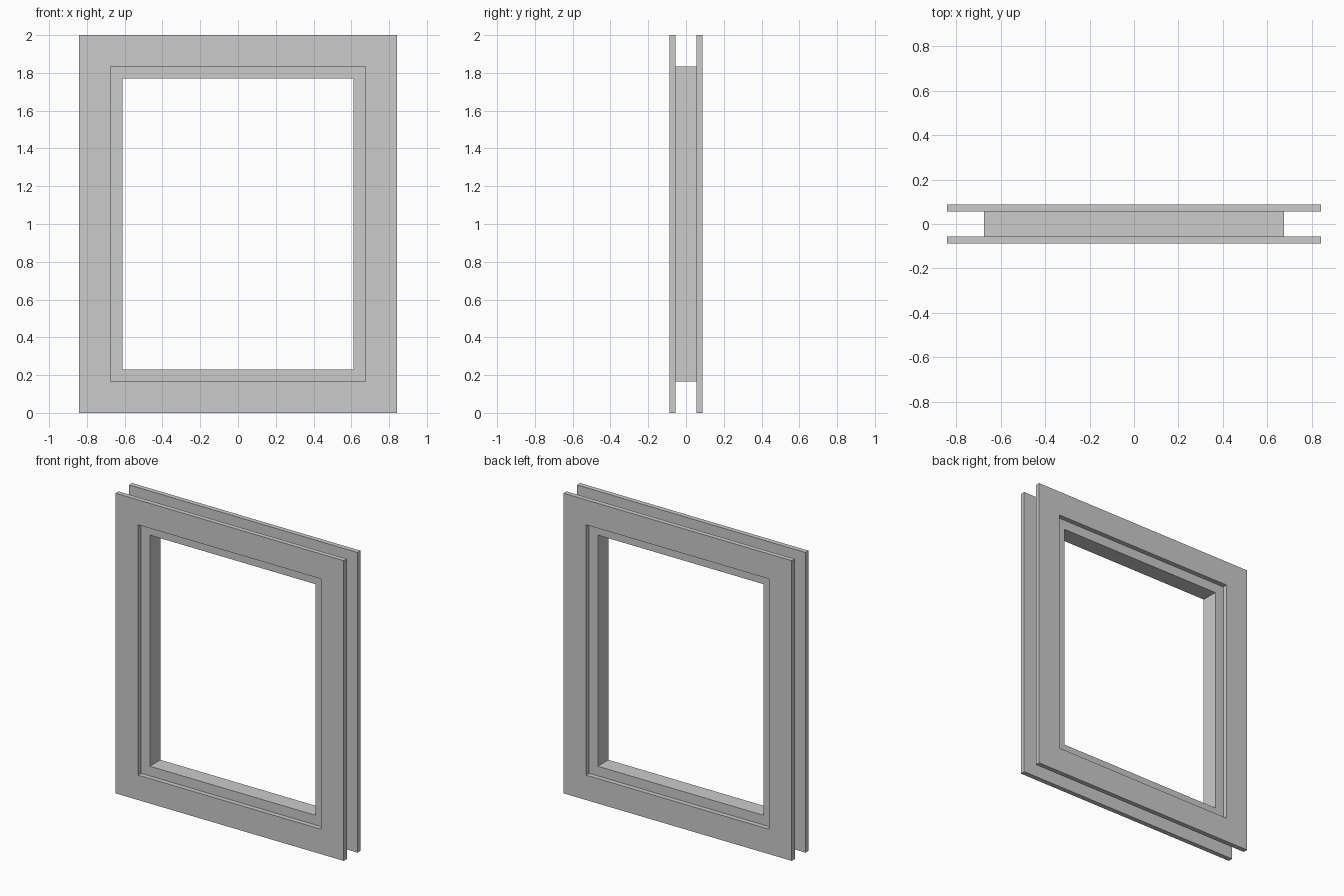
import bpy, bmesh

if "Cube" in bpy.data.objects:
    bpy.data.objects.remove(bpy.data.objects["Cube"])


def frame(name, half_w, z0, z1, border, y0, y1):
    """Rectangular ring with an even border, running from y0 to y1."""
    bm = bmesh.new()

    def loop(inset, y):
        w = half_w - inset
        return [bm.verts.new((x, y, z)) for x, z in (
            (-w, z0 + inset), (w, z0 + inset), (w, z1 - inset), (-w, z1 - inset))]

    # cross-section corners in order around the ring
    rings = [loop(0, y0), loop(border, y0), loop(border, y1), loop(0, y1)]
    for i in range(4):
        a, b = rings[i], rings[(i + 1) % 4]
        for j in range(4):
            k = (j + 1) % 4
            bm.faces.new((a[j], a[k], b[k], b[j]))
    bmesh.ops.recalc_face_normals(bm, faces=bm.faces)
    mesh = bpy.data.meshes.new(name)
    bm.to_mesh(mesh)
    bm.free()
    obj = bpy.data.objects.new(name, mesh)
    bpy.context.collection.objects.link(obj)
    return obj


HALF_W, HEIGHT = 0.841, 2.0
TRIM = 0.166            # width of the flat trim boards
Y_IN, Y_OUT = 0.056, 0.088

# Flat trim on both faces of the wall
frame("front_trim", HALF_W, 0, HEIGHT, TRIM, -Y_OUT, -Y_IN)
frame("back_trim", HALF_W, 0, HEIGHT, TRIM, Y_IN, Y_OUT)

# Recessed inner frame between the trims
frame("inner_frame", HALF_W - TRIM, TRIM, HEIGHT - TRIM, 0.064, -Y_IN, Y_IN)
